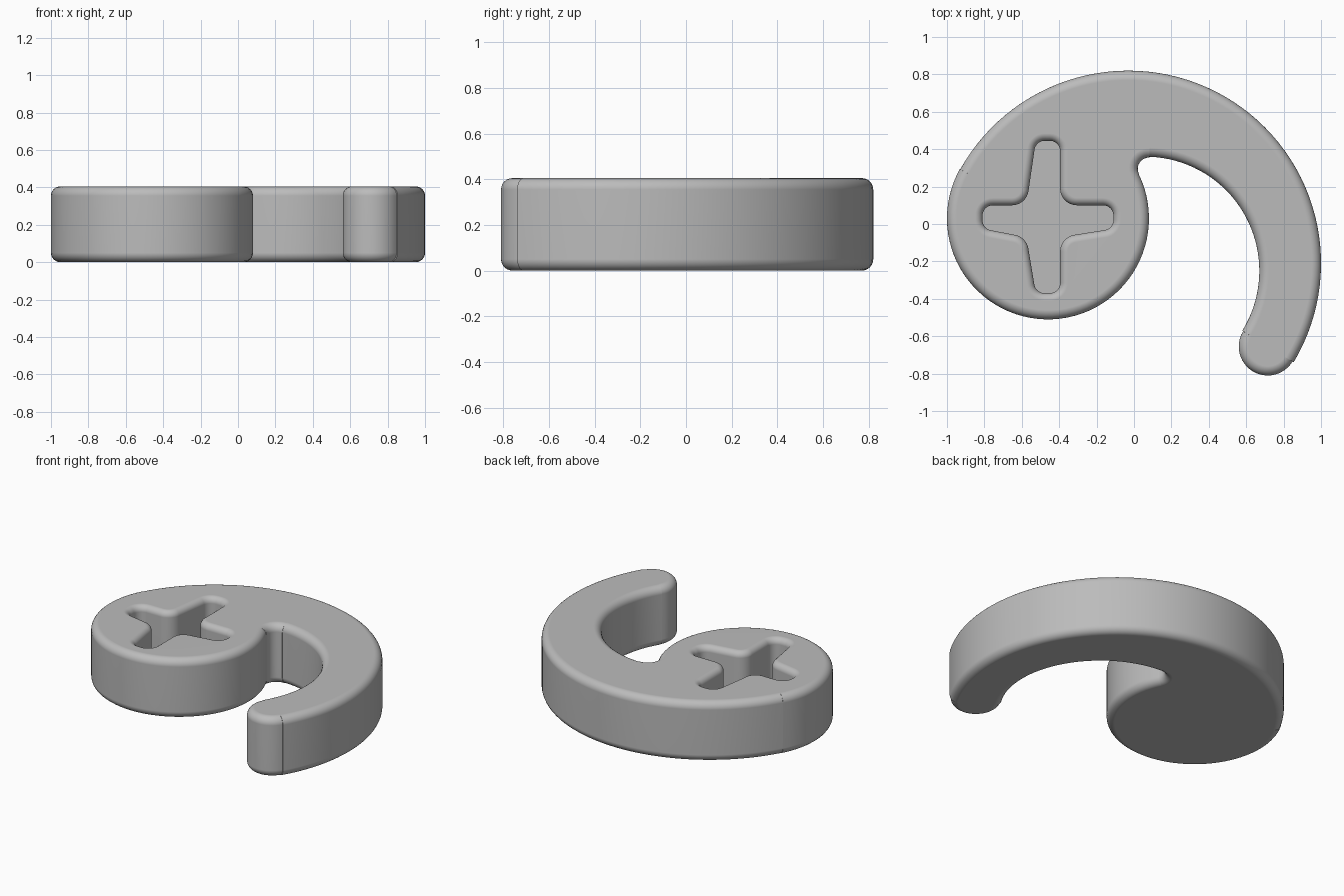
import bpy, bmesh, math
from mathutils import Vector

if "Cube" in bpy.data.objects:
    bpy.data.objects.remove(bpy.data.objects["Cube"], do_unlink=True)

HEIGHT, ROUND = 0.405, 0.05

grey = bpy.data.materials.new("plain_grey")
grey.use_nodes = True
grey.diffuse_color = (0.5, 0.5, 0.5, 1)
grey.node_tree.nodes["Principled BSDF"].inputs["Base Color"].default_value = (0.5, 0.5, 0.5, 1)


def arc(centre, radius, start, end, steps):
    """Arc as (point, outward normal) pairs; clockwise arcs are hollows."""
    sign = 1 if end > start else -1
    result = []
    for i in range(steps + 1):
        a = math.radians(start + (end - start) * i / steps)
        d = Vector((math.cos(a), math.sin(a)))
        result.append((Vector(centre) + d * radius, d * sign))
    return result


def rounded_polygon(corners, steps=8):
    """Counter-clockwise corners (x, y, radius) with each corner filleted."""
    result = []
    for i, (x, y, r) in enumerate(corners):
        p = Vector((x, y))
        d1 = (p - Vector(corners[i - 1][:2])).normalized()
        d2 = (Vector(corners[(i + 1) % len(corners)][:2]) - p).normalized()
        turn = math.atan2(d1.x * d2.y - d1.y * d2.x, d1.dot(d2))
        sign = 1 if turn > 0 else -1
        n1 = Vector((d1.y, -d1.x))
        centre = p - d1 * r * math.tan(abs(turn) / 2) - n1 * r * sign
        start = math.degrees(math.atan2(n1.y * sign, n1.x * sign))
        result += arc(centre, r, start, start + math.degrees(turn), steps)
    return result


def loft(name, outline, profile):
    """Stack the outline at (z, outward offset) levels and cap both ends."""
    clean = [q for i, q in enumerate(outline) if (q[0] - outline[i - 1][0]).length > 0.001]
    bm = bmesh.new()
    rings = [[bm.verts.new((*(p + n * off), z)) for p, n in clean] for z, off in profile]
    for low, high in zip(rings, rings[1:]):
        for i in range(len(clean)):
            bm.faces.new((low[i - 1], low[i], high[i], high[i - 1]))
    bm.faces.new(rings[0][::-1])
    bm.faces.new(rings[-1])
    mesh = bpy.data.meshes.new(name)
    bm.to_mesh(mesh)
    bm.free()
    mesh.materials.append(grey)
    obj = bpy.data.objects.new(name, mesh)
    bpy.context.collection.objects.link(obj)
    return obj


quarter = [math.radians(15 * i) for i in range(7)]

# Hooked body: round head, notch, inner curve, rounded tip, outer curve
outline = (arc((-0.46, 0.03), 0.54, 150.8, 386.1, 56)
           + arc((0.08, 0.295), 0.06, 206.1, 88, 12)
           + arc((0.06, -0.25), 0.61, 88, -31.7, 36)
           + arc((0.715, -0.655), 0.155, 148.3, 329.1, 24)
           + arc((-0.03, -0.21), 1.03, -30.9, 150.8, 60))
bottom_edge = [(ROUND * (1 - math.sin(a)), ROUND * (math.cos(a) - 1)) for a in quarter[::-1]]
body = loft("hooked_body", outline,
            bottom_edge + [(HEIGHT - z, off) for z, off in bottom_edge[::-1]])

# Cross-shaped pocket with a rounded rim
TIP, INNER = 0.055, 0.09
cross = rounded_polygon([
    (-0.11, -0.025, TIP), (-0.11, 0.10, TIP), (-0.395, 0.10, INNER),
    (-0.395, 0.445, TIP), (-0.525, 0.445, TIP), (-0.575, 0.10, INNER),
    (-0.81, 0.10, TIP), (-0.81, -0.025, TIP), (-0.575, -0.07, INNER),
    (-0.525, -0.37, TIP), (-0.395, -0.37, TIP), (-0.395, -0.07, INNER)])
RIM = 0.04
rim = [(HEIGHT - RIM + RIM * math.sin(a), RIM * (1 - math.cos(a))) for a in quarter]
cutter = loft("pocket_cutter", cross, [(0.1, 0)] + rim + [(HEIGHT + 0.05, RIM)])
cutter.hide_render = True

cut = body.modifiers.new("pocket", 'BOOLEAN')
cut.operation = 'DIFFERENCE'
cut.solver = 'EXACT'
cut.object = cutter
bpy.ops.object.select_all(action='DESELECT')
bpy.context.view_layer.objects.active = body
body.select_set(True)
bpy.ops.object.modifier_apply(modifier=cut.name)
bpy.data.objects.remove(cutter, do_unlink=True)

# Smooth sides with clean flat caps
bpy.ops.object.shade_smooth_by_angle(angle=math.radians(35))
weighted = body.modifiers.new("flat_caps", 'WEIGHTED_NORMAL')
weighted.keep_sharp = True
